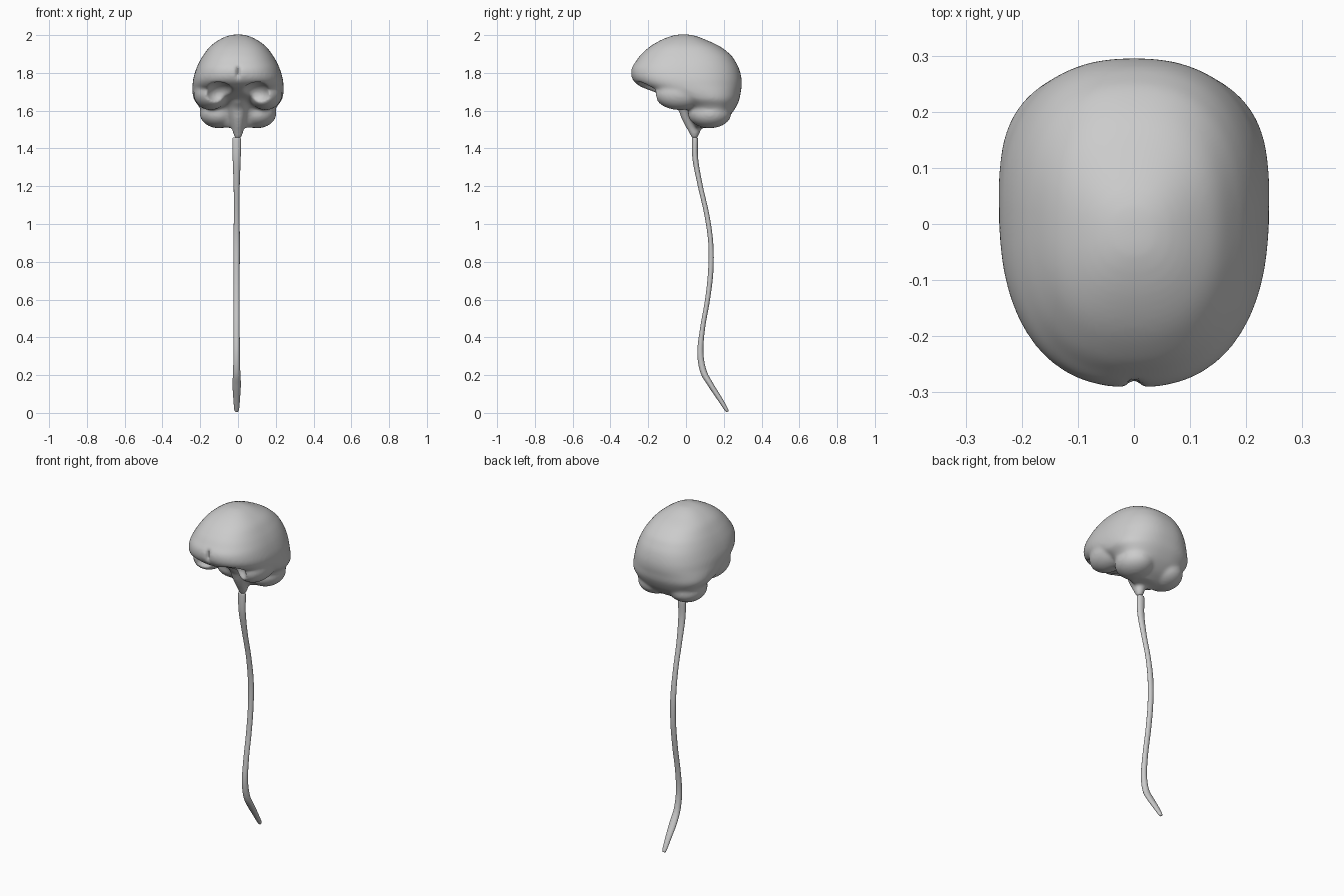
import bpy, bmesh
from math import cos, sin, pi
from mathutils import Vector

if "Cube" in bpy.data.objects:
    bpy.data.objects.remove(bpy.data.objects["Cube"])


def spline(rows, steps):
    """Catmull-Rom interpolation of rows of numbers."""
    out = []
    for i in range(len(rows) - 1):
        a, b = rows[max(i - 1, 0)], rows[i]
        c, d = rows[i + 1], rows[min(i + 2, len(rows) - 1)]
        for s in range(steps):
            t = s / steps
            out.append([0.5 * (2 * q + (r - p) * t + (2 * p - 5 * q + 4 * r - w) * t * t
                               + (3 * q - p - 3 * r + w) * t ** 3)
                        for p, q, r, w in zip(a, b, c, d)])
    return out + [list(rows[-1])]


def bridge(bm, rings):
    """Skin a list of coordinate rings and cap both ends."""
    vs = [[bm.verts.new(p) for p in ring] for ring in rings]
    n = len(vs[0])
    faces = [bm.faces.new((a[k], a[(k + 1) % n], b[(k + 1) % n], b[k]))
             for a, b in zip(vs, vs[1:]) for k in range(n)]
    faces += [bm.faces.new(vs[0]), bm.faces.new(vs[-1])]
    bmesh.ops.recalc_face_normals(bm, faces=faces)


def slices(bm, rows, power, steps=4, n=64):
    """Stack of rounded horizontal slices: z, front y, back y, half width."""
    def sp(v):
        return abs(v) ** (2 / power) * (1 if v >= 0 else -1)
    rings = []
    for z, f, b, w in spline(rows, steps):
        rings.append([(w * sp(cos(2 * pi * k / n)),
                       (f + b) / 2 + (b - f) / 2 * sp(sin(2 * pi * k / n)), z)
                      for k in range(n)])
    bridge(bm, rings)


def ellipsoid(bm, centre, radii):
    made = bmesh.ops.create_uvsphere(bm, u_segments=40, v_segments=24, radius=1)
    for v in made["verts"]:
        v.co = Vector(c + r * p for c, r, p in zip(centre, radii, v.co))


def pair(bm, centre, radii):
    for s in (-1, 1):
        ellipsoid(bm, (s * centre[0], centre[1], centre[2]), radii)


def finish(name, bm):
    mesh = bpy.data.meshes.new(name)
    bm.to_mesh(mesh)
    bm.free()
    for p in mesh.polygons:
        p.use_smooth = True
    ob = bpy.data.objects.new(name, mesh)
    bpy.context.collection.objects.link(ob)
    return ob


# Brain: cerebrum stack
bm = bmesh.new()
slices(bm, [(2.003, -.04, .015, .02), (1.996, -.075, .05, .055), (1.975, -.13, .105, .10),
            (1.94, -.19, .18, .148), (1.895, -.24, .237, .183), (1.86, -.266, .262, .204),
            (1.82, -.29, .282, .222), (1.77, -.286, .294, .237), (1.73, -.245, .295, .241),
            (1.70, -.17, .29, .241), (1.66, -.08, .283, .234), (1.62, -.01, .265, .205),
            (1.58, .01, .238, .185), (1.54, .03, .195, .14), (1.51, .05, .14, .08)], 2.4)
# Brain stem with sloping front
slices(bm, [(1.72, -.12, .12, .06), (1.655, -.085, .1, .055), (1.61, -.045, .1, .055),
            (1.56, -.025, .1, .045), (1.52, -.005, .085, .035), (1.485, .015, .075, .028),
            (1.455, .03, .06, .018)], 2)
# Temporal and cerebellar lobes
pair(bm, (.145, -.03, 1.69), (.09, .138, .087))
pair(bm, (.10, .125, 1.585), (.103, .115, .078))
brain = finish("brain", bm)

# Cutter: eye-socket hollows and midline notch
bm = bmesh.new()
pair(bm, (.10, -.225, 1.685), (.08, .11, .068))
ellipsoid(bm, (0, -.30, 1.81), (.013, .028, .06))
cutter = finish("hollow_cutter", bm)
cutter.hide_render = True
cutter.hide_viewport = True


def remesh(ob):
    m = ob.modifiers.new("Remesh", 'REMESH')
    m.mode = 'VOXEL'
    m.voxel_size = .008
    m.use_smooth_shade = True


remesh(brain)
cut = brain.modifiers.new("Hollows", 'BOOLEAN')
cut.operation = 'DIFFERENCE'
cut.object = cutter
remesh(brain)
soft = brain.modifiers.new("Soften", 'SMOOTH')
soft.factor = .5
soft.iterations = 10

# Spinal cord: y, z, half width, half depth along its path
path = [(.048, 1.457, .014, .010), (.048, 1.445, .023, .016), (.05, 1.34, .021, .015),
        (.076, 1.2, .016, .013), (.11, 1.05, .015, .013), (.131, .9, .017, .013),
        (.131, .75, .016, .014), (.114, .6, .016, .013), (.088, .45, .016, .013),
        (.076, .32, .017, .016), (.092, .22, .019, .017), (.13, .15, .022, .015),
        (.175, .08, .018, .013), (.212, .02, .013, .010), (.219, .006, .007, .006)]
pts = spline(path, 6)
rings = []
for i, (y, z, w, d) in enumerate(pts):
    a, b = pts[max(i - 1, 0)], pts[min(i + 1, len(pts) - 1)]
    t = Vector((0, b[0] - a[0], b[1] - a[1])).normalized()
    side = Vector((0, -t.z, t.y))
    rings.append([Vector((-.007 + w * cos(2 * pi * k / 20), y, z)) + side * d * sin(2 * pi * k / 20)
                  for k in range(20)])
bm = bmesh.new()
bridge(bm, rings)
finish("spinal_cord", bm)
